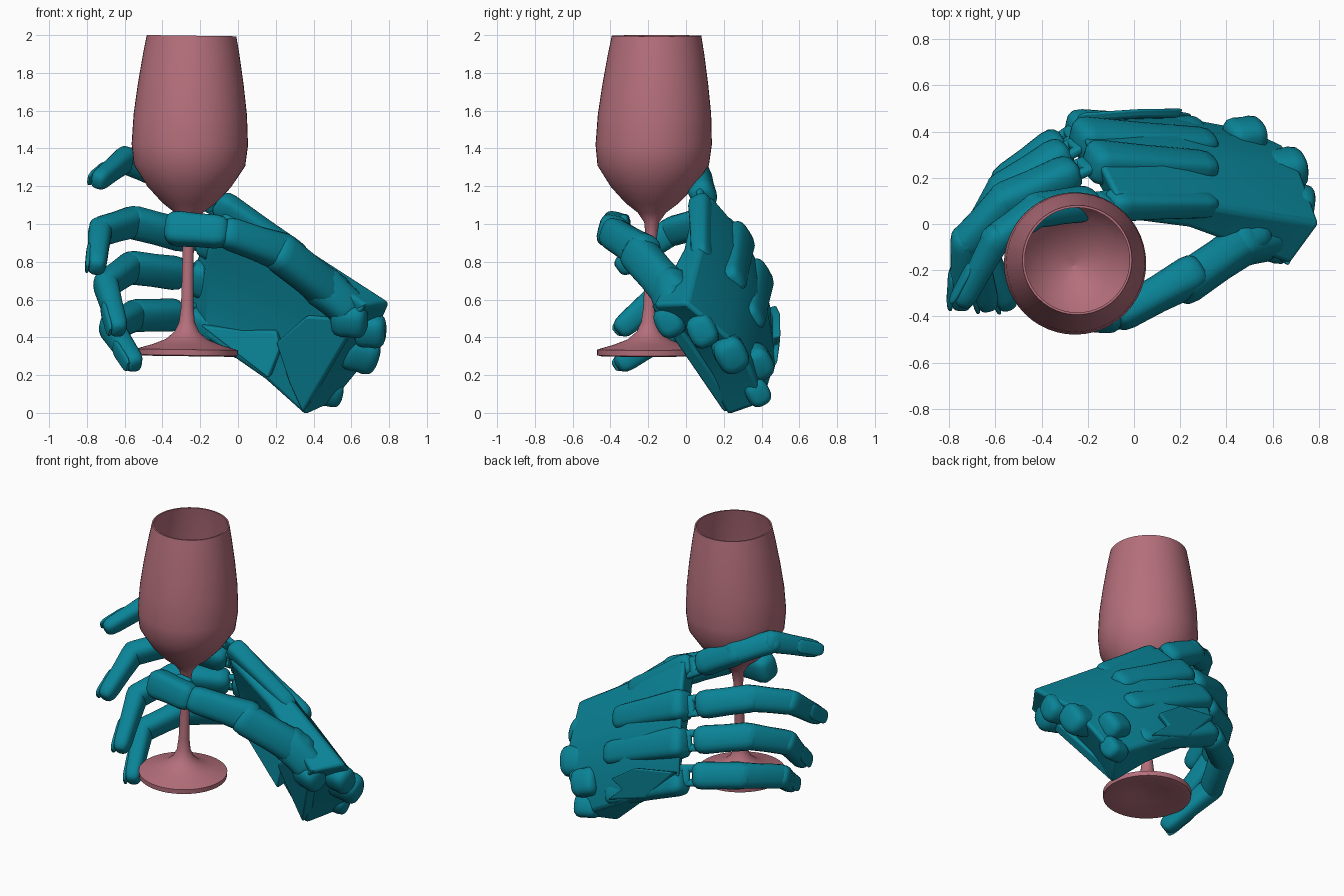
import bpy, bmesh, math
from mathutils import Vector as V

if "Cube" in bpy.data.objects:
    bpy.data.objects.remove(bpy.data.objects["Cube"])


def material(name, rgb):
    m = bpy.data.materials.new(name)
    m.diffuse_color = (*rgb, 1)
    m.use_nodes = True
    m.node_tree.nodes["Principled BSDF"].inputs["Base Color"].default_value = m.diffuse_color
    return m


TEAL = material("teal", (0.003, 0.23, 0.31))
ROSE = material("rose", (0.46, 0.16, 0.20))


def finish(name, bm, mat, angle=35, bevel=0):
    bmesh.ops.recalc_face_normals(bm, faces=bm.faces)
    me = bpy.data.meshes.new(name)
    bm.to_mesh(me)
    bm.free()
    ob = bpy.data.objects.new(name, me)
    bpy.context.collection.objects.link(ob)
    me.materials.append(mat)
    if bevel:
        b = ob.modifiers.new("bevel", 'BEVEL')
        b.width, b.segments, b.limit_method = bevel, 3, 'ANGLE'
        b.angle_limit = math.radians(25)
    bpy.ops.object.select_all(action='DESELECT')
    ob.select_set(True)
    bpy.context.view_layer.objects.active = ob
    bpy.ops.object.shade_smooth_by_angle(angle=math.radians(angle))
    return ob


def skin(bm, rings, cap=True):
    rows = [[bm.verts.new(p) for p in r] for r in rings]
    n = len(rows[0])
    for a, b in zip(rows, rows[1:]):
        for i in range(n):
            bm.faces.new((a[i], a[(i + 1) % n], b[(i + 1) % n], b[i]))
    if cap:
        bm.faces.new(rows[0])
        bm.faces.new(rows[-1])
    return rows


ACROSS = V((-0.1, 0.45, -0.85))   # index side to little-finger side


def segment(name, a, b, ra, rb, side=ACROSS, flat=0.85, power=0.75, offset=0, waist=.97):
    """Rounded, tapered armour shell from a to b."""
    a, b = V(a), V(b)
    L = (b - a).length
    d = (b - a) / L
    w = (side - d * side.dot(d)).normalized()
    n = w.cross(d)
    e = min(0.07, L * 0.3)
    rings = []
    for s, k in ((0, .5), (e * .15, .75), (e * .45, .93), (e, 1), (L * .5, waist),
                 (L - e, 1), (L - e * .45, .93), (L - e * .15, .75), (L, .5)):
        r = (ra + (rb - ra) * s / L) * k
        ring = []
        for i in range(20):
            t = math.tau * i / 20
            c, q = math.cos(t), math.sin(t)
            c = math.copysign(abs(c) ** power, c)
            q = math.copysign(abs(q) ** power, q)
            ring.append(a + d * s + w * (r * c) + n * (r * flat * q + offset))
        rings.append(ring)
    bm = bmesh.new()
    skin(bm, rings)
    return finish(name, bm, TEAL, 40)


# Wine glass, turned profile (radius, height), leaning very slightly
profile = [(.001, .345), (.12, .33), (.25, .30), (.27, .305), (.272, .335), (.18, .362), (.11, .39),
           (.065, .43), (.042, .48), (.033, .56), (.03, .75), (.03, .93),
           (.04, 1.01), (.075, 1.06), (.14, 1.11), (.22, 1.195), (.295, 1.31),
           (.308, 1.42), (.30, 1.58), (.28, 1.74), (.255, 1.90), (.237, 1.997),
           (.227, 1.997), (.245, 1.90), (.268, 1.74), (.288, 1.58), (.295, 1.42),
           (.28, 1.31), (.205, 1.205), (.12, 1.125), (.001, 1.07)]
bm = bmesh.new()
rings = []
for r, z in profile:
    cx, cy = -0.273 + .016 * (z - .3), -0.200 + .026 * (z - .3)
    rings.append([V((cx + r * math.cos(t), cy + r * math.sin(t), z - .014 * r * math.cos(t)))
                  for t in (math.tau * i / 48 for i in range(48))])
skin(bm, rings)
finish("wine_glass", bm, ROSE, 40)

# Palm: three cross-sections of four back points then four palm-side points
sections = [
    [(-.08, .13, 1.16), (-.17, .30, .96), (-.24, .40, .76), (-.27, .46, .51),
     (-.20, .36, .41), (-.18, .28, .64), (-.16, .18, .83), (-.08, .02, 1.05)],
    [(.25, .09, .95), (.22, .30, .77), (.16, .43, .55), (.12, .48, .27),
     (.15, .27, .17), (.18, .22, .40), (.20, .12, .61), (.24, -.02, .86)],
    [(.81, .00, .585), (.73, .22, .40), (.65, .34, .23), (.50, .41, .05),
     (.355, .22, -.02), (.42, .10, .20), (.52, -.03, .40), (.68, -.18, .57)]]
bm = bmesh.new()
rows = skin(bm, [[V(p) for p in s] for s in sections], cap=False)
for r in (rows[0], rows[-1]):
    for i in range(3):
        bm.faces.new((r[i], r[i + 1], r[6 - i], r[7 - i]))
finish("palm", bm, TEAL, 35, .025)

# Fingers: knuckle, middle joint, end joint, tip, and half width
fingers = {
    "index": [(-.13, .10, 1.11), (-.42, .06, 1.27), (-.60, -.07, 1.34), (-.75, -.35, 1.22), .082],
    "middle": [(-.21, .25, .92), (-.56, .10, 1.01), (-.73, -.08, .96), (-.75, -.36, .76), .089],
    "ring": [(-.25, .34, .73), (-.57, .14, .77), (-.70, -.08, .68), (-.63, -.36, .43), .089],
    "little": [(-.27, .39, .52), (-.55, .18, .515), (-.67, -.06, .45), (-.54, -.36, .25), .087]}
for name, (k, p, e, t, r) in fingers.items():
    k, p, e, t = V(k), V(p), V(e), V(t)
    d = (p - k).normalized()
    w = (ACROSS - d * ACROSS.dot(d)).normalized()
    # open hinge: two thin links and a cross pin
    for s in (-1, 1):
        segment(name + "_hinge_link", k - d * .09 + w * s * r * .5,
                k + d * .09 + w * s * r * .5, .024, .024)
    segment(name + "_hinge_pin", k - w * r * .7, k + w * r * .7, .028, .028, side=d)
    segment(name + "_lower_shell", k + d * .04, p + d * .05, r, r * .98)
    m = (e - p).normalized()
    segment(name + "_middle_shell", p - m * .06, e + m * .05, r * .95, r * .86)
    f = (t - e).normalized()
    segment(name + "_fingertip", e - f * .06, t, r * .88, r * .66)
    segment(name + "_nail", e.lerp(t, .45), t + f * .005, r * .55, r * .5, flat=.3,
            offset=math.copysign(r * .55, w.cross(f).dot(V((-1, 0, 0)))))

# Raised knuckle ridges running back over the hand
ridges = {"index": ((-.11, .085, 1.12), (.35, .085, .82), .075),
          "middle": ((-.20, .27, .94), (.35, .24, .68), .10),
          "ring": ((-.26, .37, .74), (.35, .34, .48), .10),
          "little": ((-.28, .41, .50), (.30, .40, .24), .09)}
for name, (a, b, r) in ridges.items():
    segment(name + "_knuckle_ridge", a, b, r, r * .75, power=.6)

# Thumb, reaching across in front of the stem
UP = V((0, .25, 1))
segment("thumb_base", (.62, -.06, .52), (.40, -.10, .71), .10, .115, UP)
segment("thumb_lower_shell", (.55, -.03, .59), (.19, -.28, .875), .11, .103, UP, waist=.95)
segment("thumb_middle_shell", (.29, -.20, .83), (-.09, -.41, .965), .105, .083, UP, waist=.95)
segment("thumb_tip", (-.05, -.40, .955), (-.385, -.37, .98), .085, .092, UP, power=.6)
segment("thumb_nail", (-.12, -.40, .985), (-.25, -.385, .99), .08, .08, UP, .4, offset=-.055)


def plate(name, pts, thickness):
    """Flat armour plate extruded towards the given direction."""
    bm = bmesh.new()
    skin(bm, [[V(p) for p in pts], [V(p) + V(thickness) for p in pts]])
    finish(name, bm, TEAL, 35, .012)


# Armour plates: outer hand edge, heel of the palm, wrist cuff
plate("outer_hand_plate", [(-.26, .44, .56), (.02, .46, .52), (.20, .46, .40), (.12, .455, .35),
                           (.24, .44, .24), (-.05, .45, .33)], (.02, .04, .01))
plate("heel_plate", [(-.20, .30, .46), (.02, .25, .43), (.20, .16, .43), (.22, .14, .34),
                     (.16, .19, .18)], (.02, .06, .02))
plate("wrist_front_plate", [(.67, -.19, .57), (.52, -.07, .50), (.36, .01, .51), (.20, .13, .37),
                            (.27, .19, .16), (.34, .20, .0)], (.03, .06, .02))

# Rounded wrist studs
for a, b, r in (((.55, .22, .34), (.74, .25, .29), .10), ((.40, .37, .30), (.56, .39, .24), .09),
                ((.40, .36, .12), (.55, .39, .10), .075), ((.62, .10, .44), (.78, .08, .43), .09),
                ((.50, -.06, .50), (.68, -.10, .48), .09)):
    segment("wrist_stud", a, b, r, r)
